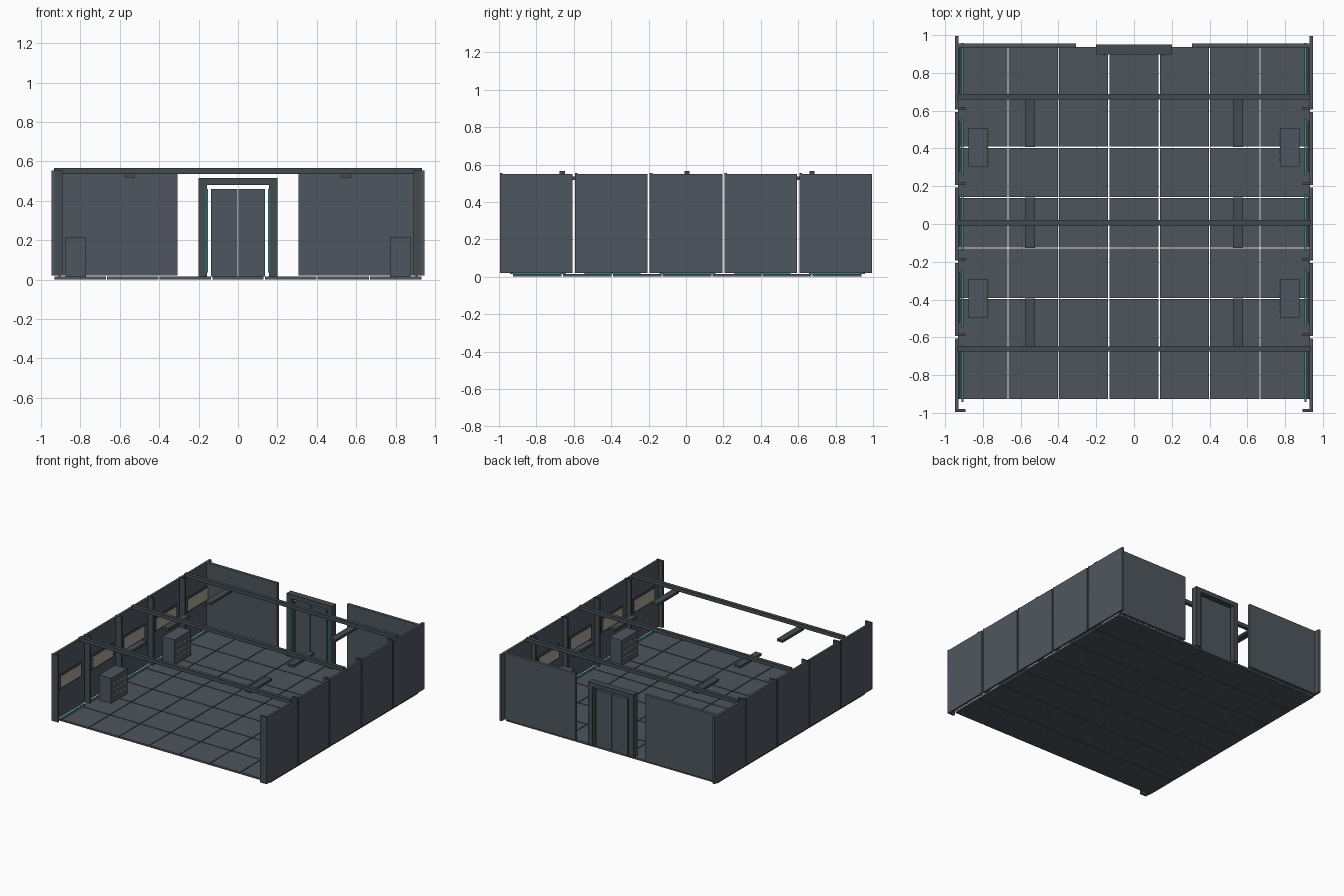
import bpy
import bmesh
from mathutils import Matrix, Vector

cube = bpy.data.objects.get("Cube")
if cube:
    bpy.data.objects.remove(cube)


def material(name, rgb):
    m = bpy.data.materials.new(name)
    m.use_nodes = True
    m.diffuse_color = (*rgb, 1)
    m.node_tree.nodes["Principled BSDF"].inputs["Base Color"].default_value = (*rgb, 1)
    return m


PANEL = material("slate panel", (0.078, 0.094, 0.112))
FLOOR = material("floor slate", (0.075, 0.09, 0.105))
TRIM = material("dark trim", (0.056, 0.07, 0.078))
TEAL = material("teal glow", (0.03, 0.27, 0.27))
CREAM = material("warm cream", (0.4, 0.38, 0.3))


def boxes(name, mat, spans):
    """One object made of boxes, each given as x, y and z ranges."""
    bm = bmesh.new()
    for span in spans:
        centre = Vector([(a + b) / 2 for a, b in span])
        size = Vector([abs(b - a) for a, b in span])
        bmesh.ops.create_cube(bm, size=1, matrix=Matrix.Translation(centre) @ Matrix.Diagonal((*size, 1)))
    mesh = bpy.data.meshes.new(name)
    bm.to_mesh(mesh)
    bm.free()
    mesh.materials.append(mat)
    obj = bpy.data.objects.new(name, mesh)
    bpy.context.collection.objects.link(obj)
    return obj


def mirrored(name, mat, spans):
    """Left and right copies of parts described on the +x side."""
    boxes("left_" + name, mat, spans)
    boxes("right_" + name, mat, [((-x[1], -x[0]), y, z) for x, y, z in spans])


def around(c, length):
    return (c - length / 2, c + length / 2)


TILE, MID = 0.267, 0.006
BASE, TOP = 0.02, 0.55

# floor tiles with open joints
boxes("floor_tiles", FLOOR, [
    (around(i * TILE, TILE - 0.006), around(MID + j * TILE, TILE - 0.006), (0, 0.015))
    for i in range(-3, 4) for j in range(-3, 4)])

# side walls: panels, ribs, windows and floor glow strips
bays = [0.4 * k for k in range(-2, 3)]
mirrored("wall_panels", PANEL, [((0.93, 0.948), around(y, 0.388), (BASE, TOP)) for y in bays])
mirrored("wall_ribs", TRIM, [((0.892, 0.948), (y - 0.194, y - 0.18), (BASE, TOP + 0.004)) for y in bays])
mirrored("window_frames", TRIM, [((0.922, 0.931), around(y + 0.01, 0.27), (0.25, 0.365)) for y in bays])
mirrored("windows", CREAM, [((0.919, 0.924), around(y + 0.01, 0.25), (0.262, 0.353)) for y in bays])
mirrored("glow_strips", TEAL, [((0.902, 0.912), around(y + 0.008, 0.3), (0.015, 0.03)) for y in bays])

# back wall on both sides of the doorway
mirrored("back_wall", PANEL, [((0.308, 0.935), (0.932, 0.955), (BASE, TOP))])

# roof beams with hanging strips
beams = [MID + 2.5 * TILE * k for k in (-1, 0, 1)]
boxes("roof_beams", TRIM, [((-0.935, 0.935), around(y, 0.028), (0.537, 0.566)) for y in beams])
mirrored("ceiling_strips", TRIM, [
    ((0.525, 0.577), around(MID + 2 * TILE * k, TILE), (0.518, 0.537)) for k in (-1, 0, 1)])

# doorway: posts, lintel, glow strips and two leaves
mirrored("door_post", TRIM, [((0.158, 0.2), (0.898, 0.95), (0.015, 0.515))])
boxes("door_lintel", TRIM, [((-0.2, 0.2), (0.898, 0.95), (0.48, 0.515))])
mirrored("door_glow", TEAL, [((0.153, 0.159), (0.892, 0.902), (0.035, 0.46))])
mirrored("door_leaf", PANEL, [((0.002, 0.138), (0.913, 0.935), (0.015, 0.46))])

# equipment cabinets with three rows of lamps facing inward
cabinets = [MID + 1.5 * TILE * k for k in (-1, 1)]
mirrored("cabinets", PANEL, [((0.772, 0.877), around(y, 0.205), (0.015, 0.215)) for y in cabinets])
mirrored("cabinet_lamps", CREAM, [
    ((0.769, 0.773), around(y + 0.045 * n, 0.03), around(z, 0.009))
    for y in cabinets for n in (-1.5, -0.5, 0.5, 1.5) for z in (0.07, 0.115, 0.16)])
